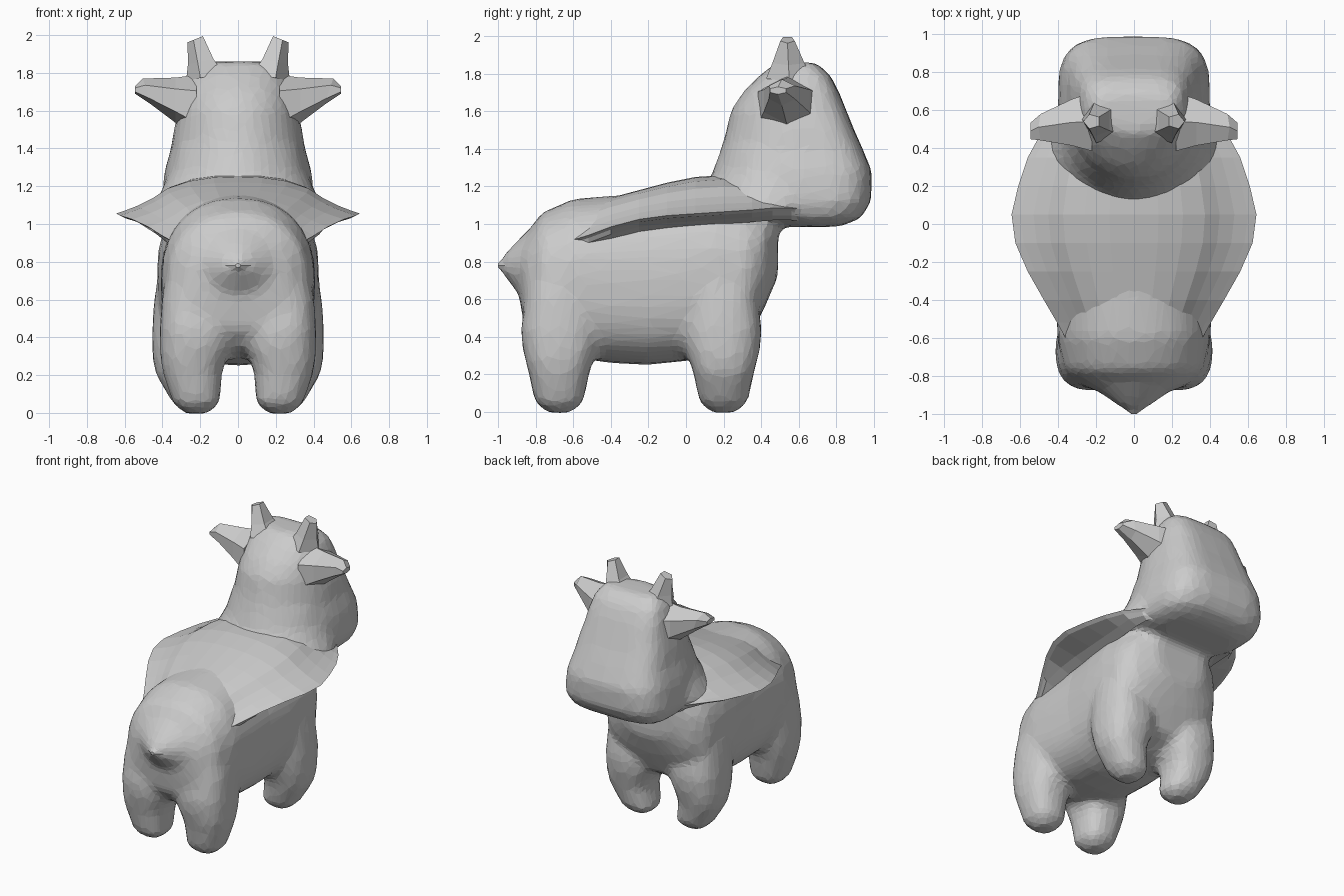
import bpy, bmesh, math

if "Cube" in bpy.data.objects:
    bpy.data.objects.remove(bpy.data.objects["Cube"])


def loft(bm, rings, closed=True):
    """Skin a list of point rings; closed rings also get end caps."""
    vr = [[bm.verts.new(p) for p in r] for r in rings]
    n = len(vr[0])
    for a, b in zip(vr, vr[1:]):
        for i in range(n if closed else n - 1):
            j = (i + 1) % n
            bm.faces.new((a[i], a[j], b[j], b[i]))
    if closed:
        bm.faces.new(vr[0])
        bm.faces.new(vr[-1])


def sup(t, p):
    """Superellipse unit coordinates at angle t."""
    c, s = math.cos(t), math.sin(t)
    return (math.copysign(abs(c) ** (2 / p), c), math.copysign(abs(s) ** (2 / p), s))


def upright(bm, rows, p_front):
    """Loft upward from rows of z, back y, front y, half width; rounder at the back."""
    rings = []
    for z, y0, y1, w in rows:
        r, yc = [], y0 + (y1 - y0) * .55
        for t in ANG:
            x, y = sup(t, p_front if math.sin(t) > 0 else 2.0)
            r.append((w * x, yc + y * ((y1 - yc) if y > 0 else (yc - y0)), z))
        rings.append(r)
    loft(bm, rings)


def finish(bm, name):
    bmesh.ops.recalc_face_normals(bm, faces=bm.faces)
    me = bpy.data.meshes.new(name)
    bm.to_mesh(me)
    bm.free()
    ob = bpy.data.objects.new(name, me)
    bpy.context.collection.objects.link(ob)
    return ob


N = 28
ANG = [2 * math.pi * i / N for i in range(N)]
bm = bmesh.new()

# torso: y, half width, bottom, top (rounder above than below)
torso = [(-0.89, .12, .64, .86), (-0.86, .27, .44, .93), (-0.77, .37, .34, 1.06),
         (-0.60, .405, .29, 1.135), (-0.40, .41, .26, 1.15), (-0.20, .41, .25, 1.17),
         (0.00, .425, .27, 1.20), (0.15, .43, .30, 1.21), (0.33, .42, .38, 1.15),
         (0.42, .35, .56, 1.12), (0.49, .20, .72, 1.10)]
rings = []
for y, w, z0, z1 in torso:
    r, zc = [], z0 + (z1 - z0) * .5
    for t in ANG:
        x, z = sup(t, 2.25 if math.sin(t) > 0 else 2.8)
        r.append((w * x, y, zc + z * (z1 - z0) / 2))
    rings.append(r)
loft(bm, rings)

# head, then neck flare running down into the shoulders
upright(bm, [(0.985, .48, .82, .28), (1.03, .30, .93, .37), (1.12, .20, .985, .405),
             (1.28, .14, .99, .39), (1.40, .185, .94, .355), (1.50, .215, .895, .34),
             (1.60, .235, .855, .315), (1.70, .30, .815, .295), (1.79, .39, .77, .265),
             (1.86, .48, .69, .21)], 3.8)
upright(bm, [(1.06, .00, .72, .46), (1.13, .05, .74, .43), (1.20, .10, .76, .395),
             (1.28, .15, .76, .365), (1.40, .19, .74, .335)], 2.4)

# tail root
loft(bm, [[(r * 1.1 * math.cos(t), y, z + r * .9 * math.sin(t)) for t in ANG]
          for y, z, r in ((-.70, .77, .32), (-.83, .77, .23), (-.90, .775, .15),
                          (-.96, .78, .075), (-1.0, .78, .02))])

# legs: z, x, y offset, half width, half depth
leg = [(-.005, .22, 0, .06, .06), (.05, .22, 0, .125, .13), (.20, .25, 0, .155, .16),
       (.27, .25, 0, .17, .18), (.34, .235, .005, .19, .20), (.44, .235, .005, .19, .21),
       (.60, .245, .01, .17, .19), (.80, .22, .02, .16, .17)]
for s in (-1, 1):
    for cy, dx, k in ((-0.675, -.01, 1), (0.20, .03, -1)):
        loft(bm, [[(s * (x + (dx if z > .1 else 0) + a * sup(t, 2.5)[0]), cy + k * dy + b * sup(t, 2.5)[1], z)
                   for t in ANG] for z, x, dy, a, b in leg])

# fuse into one faceted skin
body = finish(bm, "body")
m = body.modifiers.new("fuse", 'REMESH')
m.mode = 'VOXEL'
m.voxel_size = .028
m = body.modifiers.new("soften", 'SMOOTH')
m.factor = .5
m.iterations = 10
m = body.modifiers.new("facets", 'DECIMATE')
m.ratio = .18

# back cape, flaring to a thin edge: y, half width, centre z, edge z
cape = [(-.62, .35, 1.06, .91), (-.52, .405, 1.10, .94), (-.40, .475, 1.14, .985),
        (-.25, .56, 1.18, 1.025), (-.10, .625, 1.22, 1.045), (.05, .645, 1.25, 1.055),
        (.20, .61, 1.26, 1.065), (.35, .56, 1.25, 1.075), (.46, .50, 1.21, 1.085),
        (.56, .42, 1.16, 1.085), (.64, .36, 1.13, 1.08)]
prof = [(1, 0), (.93, .08), (.82, .22), (.7, .42), (.58, .68), (.4, .88), (.2, .98)]
rings = []
for y, w, zc, ze in cape:
    half = [(min(.36, w * .85), ze - .065), (min(.43, w * .92), ze - .04), (w * .95, ze - .015)]
    half += [(w * t, ze + (zc - ze) * h) for t, h in prof]
    rings.append([(-x, y, z) for x, z in half] + [(0, y, zc)] + [(x, y, z) for x, z in reversed(half)])
bm = bmesh.new()
loft(bm, rings, closed=False)
finish(bm, "back_cape")

# horns and ears, mirrored
for s, side in ((-1, "left"), (1, "right")):
    bm = bmesh.new()
    rings = []
    for c, rx, ry, tilt in (((.165, .55, 1.78), .11, .13, -.2), ((.19, .545, 1.86), .075, .09, -.2),
                            ((.222, .54, 1.98), .045, .04, -.4)):
        rings.append([(s * (c[0] + rx * math.cos(t)), c[1] + ry * math.sin(t), c[2] + tilt * rx * math.cos(t))
                      for t in [2 * math.pi * i / 5 for i in range(5)]])
    loft(bm, rings)
    finish(bm, "horn_" + side)

    # ear sections: x, y centre, z centre, half depth, half height, tip slant
    bm = bmesh.new()
    loft(bm, [[(s * (x + .06 * math.sin(t) * k), y + b * math.cos(t), z + h * math.sin(t))
               for t in [2 * math.pi * (i + .5) / 6 for i in range(6)]]
              for x, y, z, b, h, k in ((.22, .54, 1.62, .18, .17, 0), (.33, .535, 1.655, .14, .12, 0),
                                       (.48, .51, 1.70, .08, .07, .4), (.545, .49, 1.71, .05, .02, 0))])
    finish(bm, "ear_" + side)

# pointed tail tip
bm = bmesh.new()
loft(bm, [[(r * 1.2 * math.cos(t), y, z + r * .9 * math.sin(t)) for t in [math.pi * i / 4 for i in range(8)]]
          for y, z, r in ((-.90, .775, .12), (-.95, .78, .07), (-1.0, .78, .012))])
finish(bm, "tail_tip")
